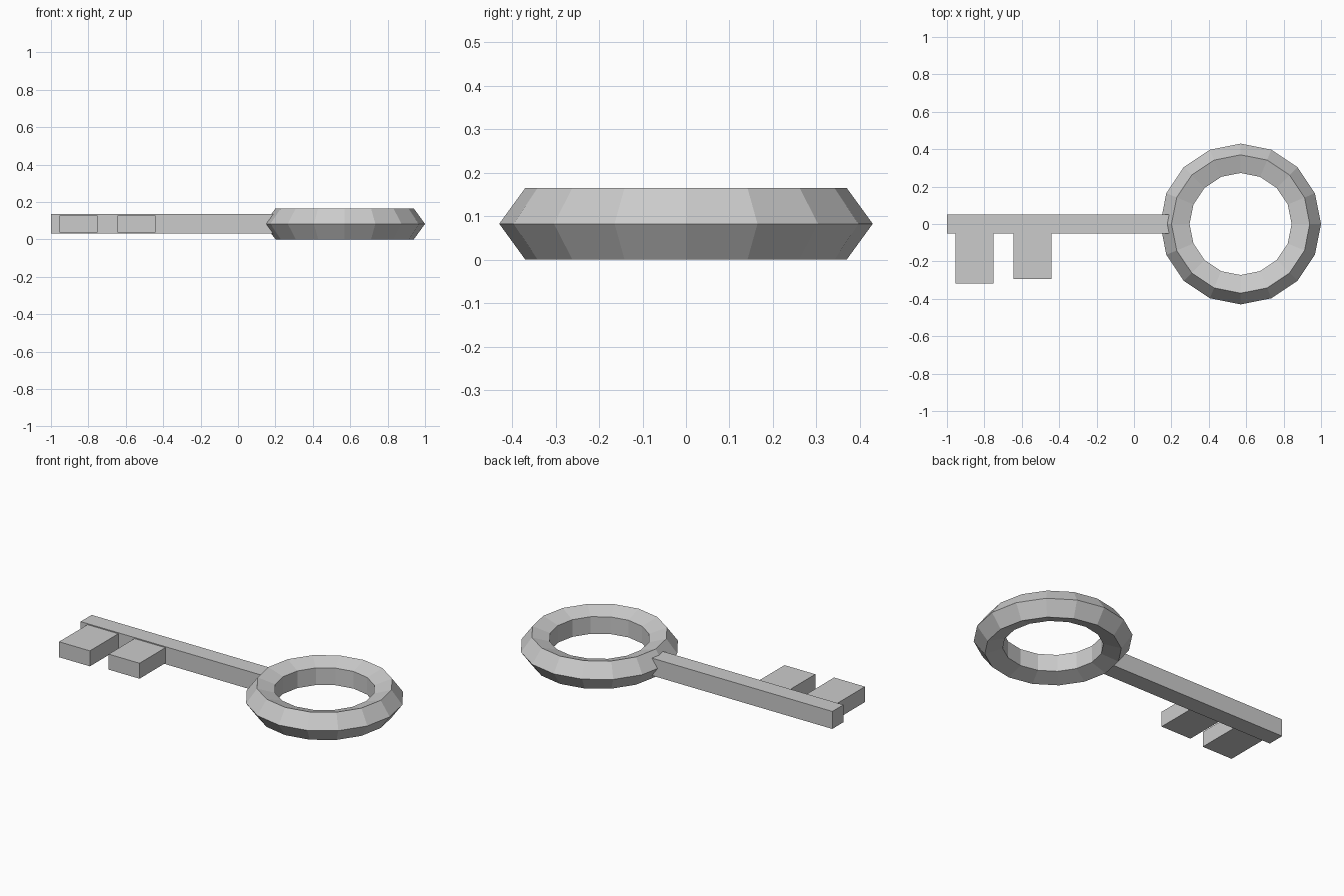
import bpy
from math import cos, sin, tau
import bmesh

if "Cube" in bpy.data.objects:
    bpy.data.objects.remove(bpy.data.objects["Cube"])

MID_Z = 0.0825  # height of the key's centre plane


def box(name, x, y, z):
    """Axis-aligned box from (min, max) ranges."""
    bpy.ops.mesh.primitive_cube_add(size=1)
    ob = bpy.context.object
    ob.name = name
    ob.location = [(a + b) / 2 for a, b in (x, y, z)]
    ob.scale = [b - a for a, b in (x, y, z)]
    bpy.ops.object.transform_apply(location=True, scale=True)
    return ob


# Ring handle: 16 segments with a five-sided section, point facing outward
bpy.ops.mesh.primitive_torus_add(
    major_segments=16, minor_segments=5,
    major_radius=0.343, minor_radius=0.0868,
    location=(0.57, 0, MID_Z))
bpy.context.object.name = "ring_handle"

# Square shaft, its end sunk into the ring
box("shaft", (-1.0, 0.187), (-0.052, 0.052), (MID_Z - 0.052, MID_Z + 0.052))

# Two teeth, slightly thinner than the shaft
for name, x, reach in (("outer_tooth", (-0.955, -0.752), -0.319),
                       ("inner_tooth", (-0.645, -0.442), -0.295)):
    box(name, x, (reach, -0.052), (MID_Z - 0.046, MID_Z + 0.046))
